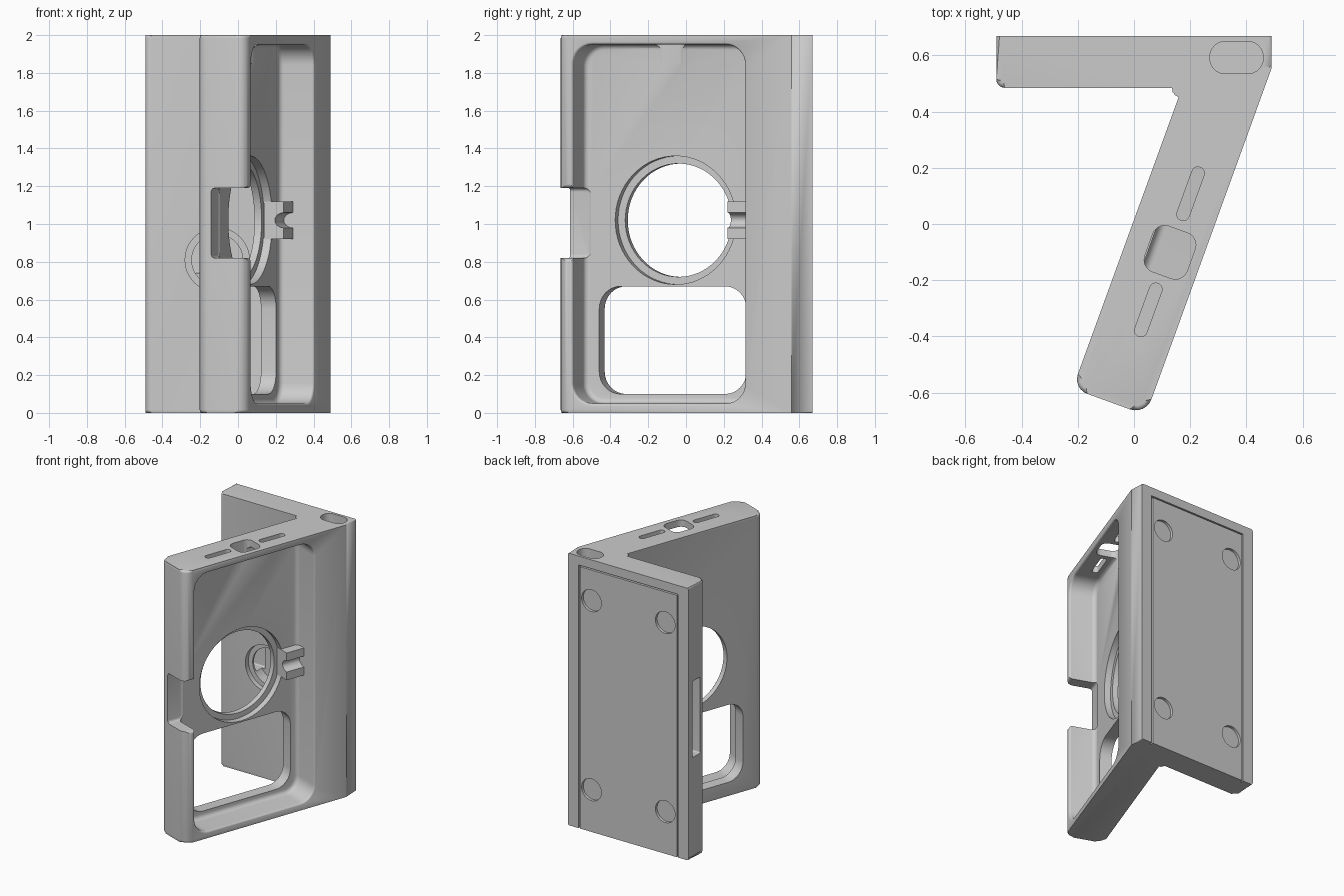
import bpy, bmesh, math
from mathutils import Vector, Matrix

if "Cube" in bpy.data.objects:
    bpy.data.objects.remove(bpy.data.objects["Cube"])

T = math.radians(20)                                  # lean of the arm seen from above
U = Vector((math.sin(T), math.cos(T), 0))             # along the arm
N = Vector((math.cos(T), -math.sin(T), 0))            # out of the arm's face
X, Y, Z = Vector((1, 0, 0)), Vector((0, 1, 0)), Vector((0, 0, 1))


def frame(a, b, c):
    return Matrix((a, b, c)).transposed()


ARM, ARM_TOP, ARM_LONG = frame(U, Z, N), frame(N, U, Z), frame(Z, N, U)
PLATE, PLATE_END, TOP = frame(X, Z, -Y), frame(Y, Z, X), frame(X, Y, Z)


def make(name, bm):
    bmesh.ops.recalc_face_normals(bm, faces=bm.faces)
    me = bpy.data.meshes.new(name)
    bm.to_mesh(me)
    bm.free()
    ob = bpy.data.objects.new(name, me)
    bpy.context.collection.objects.link(ob)
    return ob


def loft(rings, m):
    """Solid through a list of (outline, depth) in the local frame m."""
    bm = bmesh.new()
    rows = [[bm.verts.new(m @ Vector((x, y, d))) for x, y in o] for o, d in rings]
    n = len(rows[0])
    for a, b in zip(rows, rows[1:]):
        for i in range(n):
            bm.faces.new((a[i], a[(i + 1) % n], b[(i + 1) % n], b[i]))
    bm.faces.new(rows[0][::-1])
    bm.faces.new(rows[-1])
    return bm


def rrect(x0, x1, y0, y1, r, off=0.0, seg=8):
    """Rounded rectangle, grown by off; a circle when r is half the size."""
    x0, x1, y0, y1, r = x0 - off, x1 + off, y0 - off, y1 + off, r + off
    if r < 0.005:
        return [(x0, y0), (x1, y0), (x1, y1), (x0, y1)]
    pts = []
    for k, (cx, cy) in enumerate(((x1 - r, y1 - r), (x0 + r, y1 - r), (x0 + r, y0 + r), (x1 - r, y0 + r))):
        for i in range(seg + 1):
            a = math.pi / 2 * (k + i / seg)
            p = (cx + r * math.cos(a), cy + r * math.sin(a))
            if not pts or math.dist(p, pts[-1]) > 1e-4:
                pts.append(p)
    if math.dist(pts[0], pts[-1]) < 1e-4:
        pts.pop()
    return pts


def round_poly(corners, seg=6):
    pts = []
    for i, (x, y, r) in enumerate(corners):
        p = Vector((x, y))
        a = (Vector(corners[i - 1][:2]) - p).normalized()
        b = (Vector(corners[(i + 1) % len(corners)][:2]) - p).normalized()
        if not r:
            pts.append((x, y))
            continue
        half = a.angle(b) / 2
        c = p + (a + b).normalized() * (r / math.sin(half))
        s, e = p + a * (r / math.tan(half)) - c, p + b * (r / math.tan(half)) - c
        for k in range(seg + 1):
            t = k / seg
            ang = math.pi - 2 * half
            v = (s * math.sin((1 - t) * ang) + e * math.sin(t * ang)) / math.sin(ang)
            pts.append(tuple(c + v))
    return pts


# Body: one "7" shaped profile with softened top and bottom edges
def arm_pt(n, u, r):
    p = N * n + U * u
    return (p.x, p.y, r)


body_outline = round_poly([
    (-.49, .75, 0), (-.49, .485, .03), (.171, .485, .025),
    arm_pt(-.005, -.625, .055), arm_pt(.272, -.625, .06),
    (.49, .555, .02), (.49, .75, 0)])
bm = loft([(body_outline, 0), (body_outline, 2)], TOP)
rim = [e for e in bm.edges if abs(e.verts[0].co.z - e.verts[1].co.z) < 1e-5]
bmesh.ops.bevel(bm, geom=rim, offset=.016, segments=4, profile=.5, affect='EDGES')
stand = make("angled_stand_body", bm)


def cut(m, rect, d0, d1, r=0.0, rings=None, seg=8):
    """Subtract a rounded rectangular hole from the body."""
    rings = rings or [(d0, 0), (d1, 0)]
    c = make("cutter", loft([(rrect(*rect, r, off, seg), d) for d, off in rings], m))
    c.hide_render = True
    mod = stand.modifiers.new("cut", 'BOOLEAN')
    mod.operation, mod.solver, mod.object = 'DIFFERENCE', 'EXACT', c
    bpy.context.view_layer.objects.active = stand
    bpy.ops.object.modifier_apply(modifier="cut")
    bpy.data.objects.remove(c)


def circle(cx, cy, r):
    return (cx - r, cx + r, cy - r, cy + r)


def soft_pocket(floor, top, fillet, flare):
    """Depth and growth steps: filleted floor, straight wall, flared lip."""
    steps = [i / 5 * math.pi / 2 for i in range(6)]
    low = [(floor + fillet * (1 - math.cos(a)), -fillet * (1 - math.sin(a))) for a in steps] if fillet else [(floor, 0)]
    high = [(top - flare + flare * math.sin(a), flare * (1 - math.cos(a))) for a in steps]
    return low + high + [(top + .1, flare)]


# Flat back
cut(PLATE, (-1, 1, -1, 3), -.9, -.67)
# Large pocket in the arm and the finger notch in its end wall
cut(ARM, (-.54, .43, .05, 1.95), 0, 0, .11, soft_pocket(.08, .272, .03, .015))
cut(ARM, (-.8, -.5, .82, 1.19), 0, 0, .03, soft_pocket(.076, .272, .02, .025))
# Round seat with through hole, and the lower window
cut(ARM, circle(-.03, 1.02, .34), .035, .2, .34, seg=16)
cut(ARM, circle(-.03, 1.02, .30), -.1, .2, .30, seg=16)
cut(ARM, (-.46, .37, .10, .67), -.1, .12, .12)
# Openings in the top wall
cut(ARM_TOP, (.075, .235, -.137, .035), 1.85, 2.1, .045)
for u in (-.27, .17):
    cut(ARM_TOP, (.13, .175, u - .1, u + .1), 1.85, 2.1, .022)
# Cable well in the corner and slot in the plate's free end
cut(TOP, (.27, .46, .535, .65), 1.0, 2.1, .055)
cut(PLATE_END, (.535, .625, .74, 1.30), -.6, -.2, .01)
# Stepped round recess in the front of the plate
cut(PLATE, circle(-.11, .81, .17), -.52, -.4, .17, seg=12)
cut(PLATE, circle(-.11, .81, .135), -.60, -.4, .135, seg=12)
# Back panel seam and four round foot recesses
cut(PLATE, (-.405, .405, 1.925, 1.935), -.7, -.65)
for s in (-1, 1):
    cut(PLATE, (s * .40 - .005, s * .40 + .005, -.1, 1.93), -.7, -.65)
    for z in (.31, 1.70):
        cut(PLATE, circle(s * .30, z, .08), -.7, -.65, .08)

# Cable clip: raised block with a half-round groove
groove = [(1.02 - .04 * math.cos(i * math.pi / 10), .152 - .05 * math.sin(i * math.pi / 10)) for i in range(11)]
clip = [(.92, .04), (.92, .152)] + groove + [(1.12, .152), (1.12, .04)]
clip_ob = make("cable_clip", loft([(clip, .29), (clip, .45)], ARM_LONG))

# Smooth shading with sharp edges kept
for ob in (stand, clip_ob):
    bpy.ops.object.select_all(action='DESELECT')
    ob.select_set(True)
    bpy.context.view_layer.objects.active = ob
    bpy.ops.object.shade_smooth_by_angle(angle=math.radians(30))
